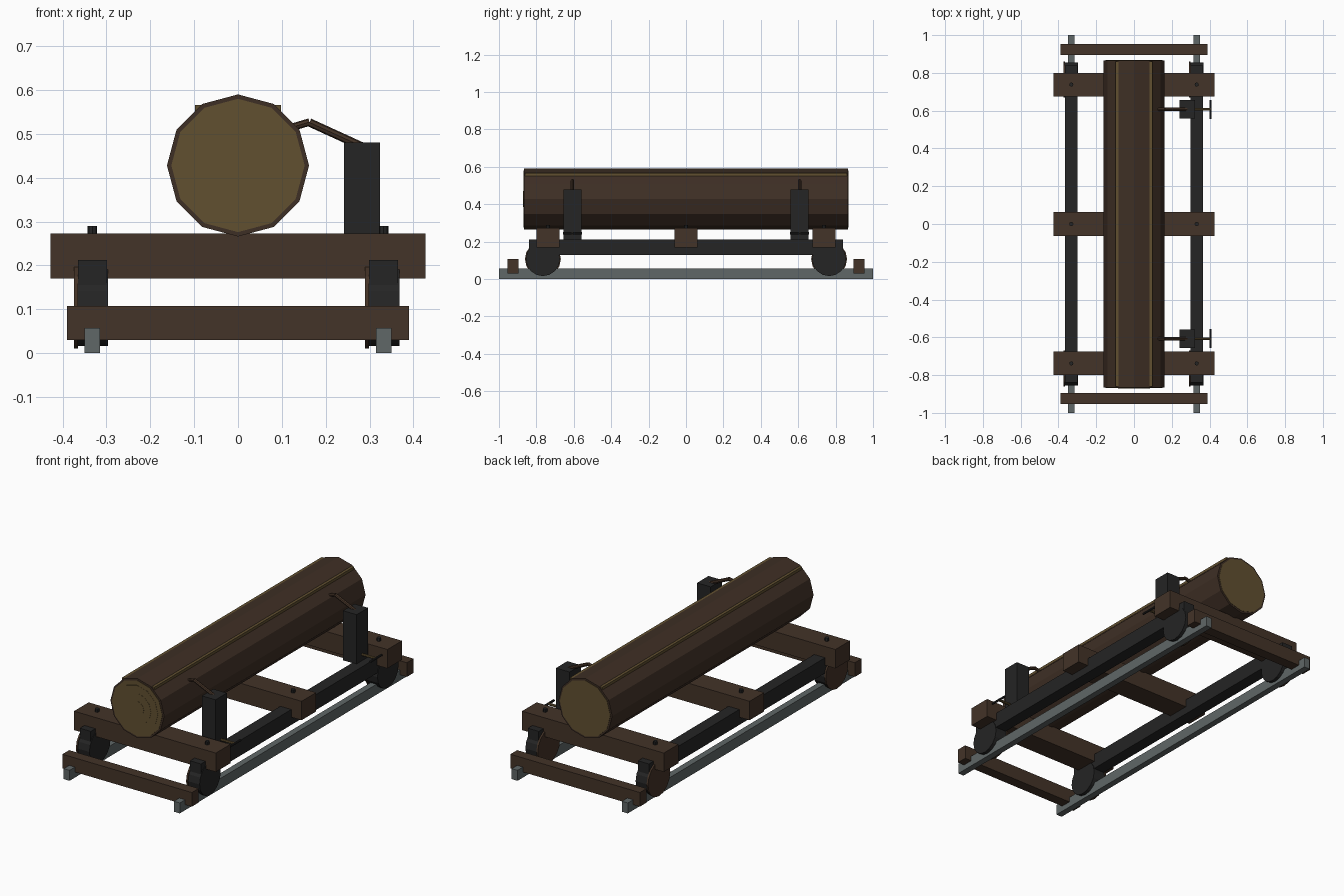
import bpy, math
from mathutils import Vector

if "Cube" in bpy.data.objects:
    bpy.data.objects.remove(bpy.data.objects["Cube"])


def material(name, r, g, b):
    m = bpy.data.materials.new(name)
    m.diffuse_color = (r, g, b, 1)
    m.use_nodes = True
    m.node_tree.nodes["Principled BSDF"].inputs["Base Color"].default_value = m.diffuse_color
    return m


WOOD = material("dark timber", 0.056, 0.033, 0.021)
BARK = material("bark", 0.048, 0.028, 0.018)
CUT = material("cut wood", 0.120, 0.080, 0.030)
IRON = material("black iron", 0.018, 0.018, 0.018)
STEEL = material("rail steel", 0.115, 0.135, 0.135)
RUST = material("rusty iron", 0.058, 0.033, 0.020)


def finish(name, mat):
    ob = bpy.context.object
    ob.name = name
    ob.data.materials.append(mat)
    return ob


def box(name, mat, x0, x1, y0, y1, z0, z1):
    bpy.ops.mesh.primitive_cube_add(size=1, location=((x0 + x1) / 2, (y0 + y1) / 2, (z0 + z1) / 2))
    bpy.context.object.scale = (x1 - x0, y1 - y0, z1 - z0)
    return finish(name, mat)


def rod(name, mat, a, b, r, sides=12):
    a, b = Vector(a), Vector(b)
    d = b - a
    bpy.ops.mesh.primitive_cylinder_add(vertices=sides, radius=r, depth=d.length, location=(a + b) / 2,
                                        rotation=d.to_track_quat('Z', 'Y').to_euler())
    return finish(name, mat)


LOG_Z, LOG_R, LOG_Y = 0.428, 0.162, 0.866

for s in (-1, 1):
    x = s * 0.332
    # rails and the longitudinal chassis beams
    box("rail", STEEL, x - 0.0175, x + 0.0175, -1, 1, 0, 0.057)
    box("chassis_beam", IRON, x - 0.033, x + 0.033, -0.84, 0.84, 0.128, 0.212)
    # stop beams across the rail ends
    box("stop_beam", WOOD, -0.39, 0.39, s * 0.925 - 0.029, s * 0.925 + 0.029, 0.03, 0.107)
    # wheels: iron tread with a rusty flange on the left side
    for y in (-0.765, 0.765):
        rod("wheel", IRON, (x - 0.033, y, 0.107), (x + 0.036, y, 0.107), 0.091, 16)
        rod("wheel_flange", RUST, (x - 0.042, y, 0.107), (x - 0.033, y, 0.107), 0.096, 16)
    # bolts
    for y in (-0.738, 0, 0.738):
        rod("bolt", IRON, (x, y, 0.265), (x, y, 0.29), 0.011, 8)

# cross beams
for y in (-0.738, 0, 0.738):
    box("cross_beam", WOOD, -0.427, 0.427, y - 0.0625, y + 0.0625, 0.17, 0.273)

# log with a vertex at the top, and split strips along its upper shoulders
rod("log", BARK, (0, -LOG_Y, LOG_Z), (0, LOG_Y, LOG_Z), LOG_R)
for s in (-1, 1):
    box("log_strip", CUT, s * 0.088 - 0.01, s * 0.088 + 0.01, -0.86, 0.86, 0.535, 0.566)
    rod("log_end", CUT, (0, s * (LOG_Y - 0.01), LOG_Z), (0, s * (LOG_Y + 0.002), LOG_Z), 0.152)

# growth rings on the front end, as thin stepped discs
for i, r in enumerate((0.126, 0.085, 0.042)):
    y = -LOG_Y - 0.002 - 0.001 * i
    rod("growth_ring", CUT, (0, y, LOG_Z), (0, y - 0.001, LOG_Z), r)

# clamp posts with hooked dogs and tee handles
for y in (-0.607, 0.607):
    box("clamp_post", IRON, 0.242, 0.324, y - 0.049, y + 0.049, 0.21, 0.48)
    rod("hook_arm", RUST, (0.29, y, 0.468), (0.163, y, 0.526), 0.0095, 8)
    rod("hook_tip", RUST, (0.163, y, 0.527), (0.11, y, 0.511), 0.0085, 8)
    rod("handle_shaft", CUT, (0.31, y, 0.245), (0.407, y, 0.245), 0.007, 8)
    rod("handle_bar", IRON, (0.405, y - 0.05, 0.245), (0.405, y + 0.05, 0.245), 0.006, 8)
